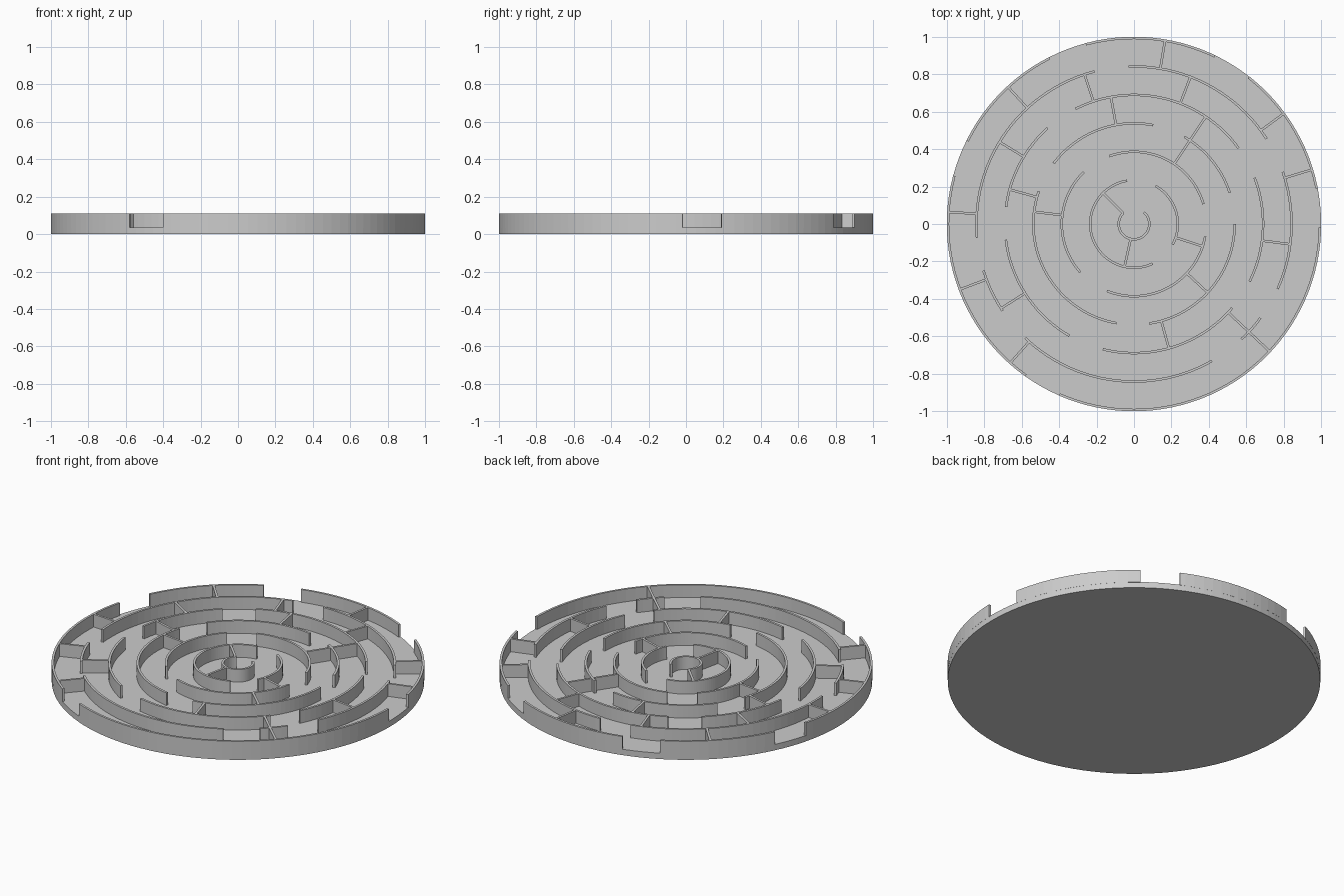
import bpy, bmesh
from math import sin, cos, radians, floor

cube = bpy.data.objects.get("Cube")
if cube:
    bpy.data.objects.remove(cube)

FLOOR, TOP, THICK, STEP = 0.035, 0.11, 0.013, 3

grey = bpy.data.materials.new("light grey")
grey.use_nodes = True
grey.diffuse_color = (0.6, 0.6, 0.6, 1)
grey.node_tree.nodes["Principled BSDF"].inputs["Base Color"].default_value = (0.6, 0.6, 0.6, 1)


def ring_radius(i):
    return 0.082 + 0.152 * i


def polar(r, deg):
    return r * cos(radians(deg)), r * sin(radians(deg))


def make_object(name, outlines, z0, z1):
    """Extrude closed outlines, each a list of paired sections, into one object."""
    bm = bmesh.new()
    for sections in outlines:
        rows = []
        for a, b in sections:
            rows.append([bm.verts.new((*p, z)) for p, z in ((a, z0), (b, z0), (b, z1), (a, z1))])
        for r, s in zip(rows, rows[1:]):
            for k in range(4):
                n = (k + 1) % 4
                bm.faces.new((r[k], r[n], s[n], s[k]))
        bm.faces.new(rows[0])
        bm.faces.new(rows[-1][::-1])
    bmesh.ops.recalc_face_normals(bm, faces=bm.faces)
    mesh = bpy.data.meshes.new(name)
    bm.to_mesh(mesh)
    bm.free()
    mesh.materials.append(grey)
    obj = bpy.data.objects.new(name, mesh)
    bpy.context.collection.objects.link(obj)


def arc(r, start, end):
    """Curved wall whose facets line up with those of the base."""
    angles, a = [start], (floor(start / STEP) + 1) * STEP
    while a < end - 0.1:
        angles.append(a)
        a += STEP
    angles.append(end)
    return [(polar(r - THICK / 2, d), polar(r + THICK / 2, d)) for d in angles]


def spoke(deg, i, j):
    """Straight radial wall from ring i to ring j."""
    side = polar(THICK / 2, deg + 90)
    out = []
    for r in (ring_radius(i), ring_radius(j)):
        x, y = polar(r, deg)
        out.append(((x - side[0], y - side[1]), (x + side[0], y + side[1])))
    return out


# round base
bpy.ops.mesh.primitive_cylinder_add(vertices=360 // STEP, radius=1, depth=FLOOR,
                                    location=(0, 0, FLOOR / 2), rotation=(0, 0, 0))
base = bpy.context.object
base.name = "base_disc"
base.data.materials.append(grey)

# curved walls, innermost ring first: start and end angles
rings = [
    [(135, 410)],
    [(99, 295), (-28, 60.5)],
    [(16, 110), (134, 222), (248, 350)],
    [(79, 143), (18, 60), (161, 260), (278.5, 360)],
    [(36, 117), (132, 172.5), (187, 240), (256, 319.5), (-26.5, 21)],
    [(104.5, 185), (32.7, 92), (-24.3, 19.3), (-47, -36.6), (226.3, 299.6), (197.2, 213.5)],
    [(11, 52), (64.3, 105), (117, 153.5), (165, 234.5), (246.4, 359)],
]
for i, spans in enumerate(rings):
    name = "outer_rim" if i == len(rings) - 1 else f"ring_wall_{i + 1}"
    make_object(name, [arc(ring_radius(i), *s) for s in spans], FLOOR - 0.002, TOP)

# radial walls: (inner ring, outer ring) and their angles
spokes = {
    (0, 1): (135, 257.5),
    (1, 2): (-18,),
    (2, 3): (-43, 173),
    (2, 4): (56.2,),
    (3, 4): (100.3, 164.5, -74.3),
    (4, 5): (108.3, 69, 148.6, -7.4, 212.4),
    (4, 6): (-43.2,),
    (5, 6): (80.4, 132.6, 36.4, 17, 176.3, 200.6, 228.3),
}
for (i, j), angles in spokes.items():
    make_object(f"radial_walls_{i + 1}_to_{j + 1}", [spoke(a, i, j) for a in angles],
                FLOOR - 0.002, TOP)
